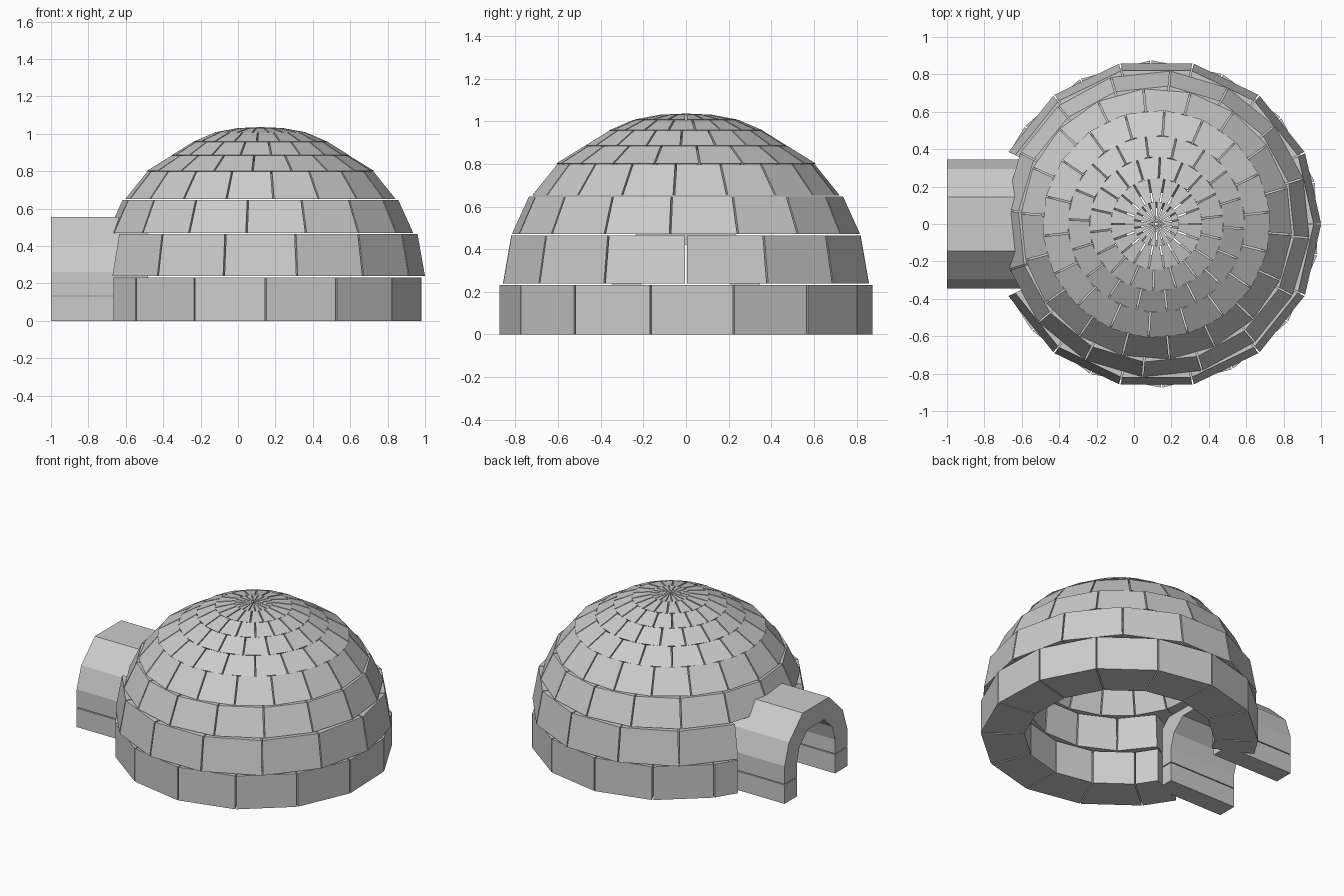
import bpy, bmesh
from math import cos, sin, radians

if "Cube" in bpy.data.objects:
    bpy.data.objects.remove(bpy.data.objects["Cube"])

CX = 0.12      # dome centre in x
GAP = 0.008    # gap between snow blocks


def prism(bm, a, b):
    """Closed block between two matching quads."""
    va = [bm.verts.new(p) for p in a]
    vb = [bm.verts.new(p) for p in b]
    bm.faces.new(va)
    bm.faces.new(vb[::-1])
    for i in range(4):
        j = (i + 1) % 4
        bm.faces.new((va[j], va[i], vb[i], vb[j]))


def finish(bm, name):
    bmesh.ops.recalc_face_normals(bm, faces=bm.faces)
    me = bpy.data.meshes.new(name)
    bm.to_mesh(me)
    bm.free()
    ob = bpy.data.objects.new(name, me)
    bpy.context.collection.objects.link(ob)


def section(profile, angle, side):
    """Radial block end, shifted sideways by half the gap."""
    c, s = cos(angle), sin(angle)
    out = []
    for r, z in profile:
        g = side * min(GAP / 2, r * 0.1)
        out.append((CX + r * c - g * s, r * s + g * c, z))
    return out


def course(name, count, offset, profile, door=None):
    """Ring of blocks, leaving out the door angle on the -x side."""
    bm = bmesh.new()
    step = 360 / count
    for i in range(count):
        a0 = (offset + i * step) % 360
        a1 = a0 + step
        spans = [(a0, a1)]
        if door:
            lo, hi = 180 - door, 180 + door
            spans = [(a0, min(a1, lo)), (max(a0, hi), a1)]
            if a0 >= hi or a1 <= lo:
                spans = [(a0, a1)]
        for p, q in spans:
            if q - p > 1:
                prism(bm, section(profile, radians(p), 1),
                      section(profile, radians(q), -1))
    finish(bm, name)


# Dome courses: blocks, start angle, outer bottom, outer top, inner top, inner bottom
courses = [
    (14, 14.8, (.875, 0), (.875, .231), (.60, .231), (.60, 0), 25.71),
    (14, 0, (.88, .239), (.84, .464), (.57, .464), (.585, .239), 25.71),
    (16, -5.2, (.82, .47), (.74, .646), (.48, .646), (.55, .47), None),
    (18, -4.5, (.725, .651), (.605, .80), (.41, .73), (.48, .651), None),
    (18, 6, (.61, .802), (.475, .885), (.33, .78), (.41, .732), None),
    (18, -3, (.475, .886), (.36, .957), (.25, .82), (.33, .782), None),
    (18, 7, (.36, .958), (.245, 1.007), (.17, .845), (.25, .822), None),
    (18, 0, (.245, 1.008), (.12, 1.031), (.085, .858), (.17, .847), None),
    (18, 10, (.12, 1.031), (.004, 1.036), (.004, .862), (.085, .86), None),
]
for n, (count, off, ob_, ot, it, ib, door) in enumerate(courses, 1):
    course(f"dome_course_{n}", count, off, [ob_, ot, it, ib], door)

# Entrance tunnel: outer and inner (y, z) outline, mirrored to both legs
X0, X1 = -1.0, -0.48
outer = [(.345, 0), (.345, .131), (.345, .137), (.345, .262), (.295, .41), (.145, .555)]
inner = [(.21, 0), (.21, .131), (.21, .137), (.21, .235), (.18, .335), (.09, .42)]


def tunnel_block(bm, quad):
    prism(bm, [(X0, y, z) for y, z in quad], [(X1, y, z) for y, z in quad])


bm = bmesh.new()
for side in (-1, 1):
    for i in (0, 2, 3, 4):
        quad = [outer[i], outer[i + 1], inner[i + 1], inner[i]]
        tunnel_block(bm, [(side * y, z) for y, z in quad])
# Roof slab of the tunnel
(oy, oz), (iy, iz) = outer[-1], inner[-1]
tunnel_block(bm, [(-oy, oz), (oy, oz), (iy, iz), (-iy, iz)])
finish(bm, "entrance_tunnel")
